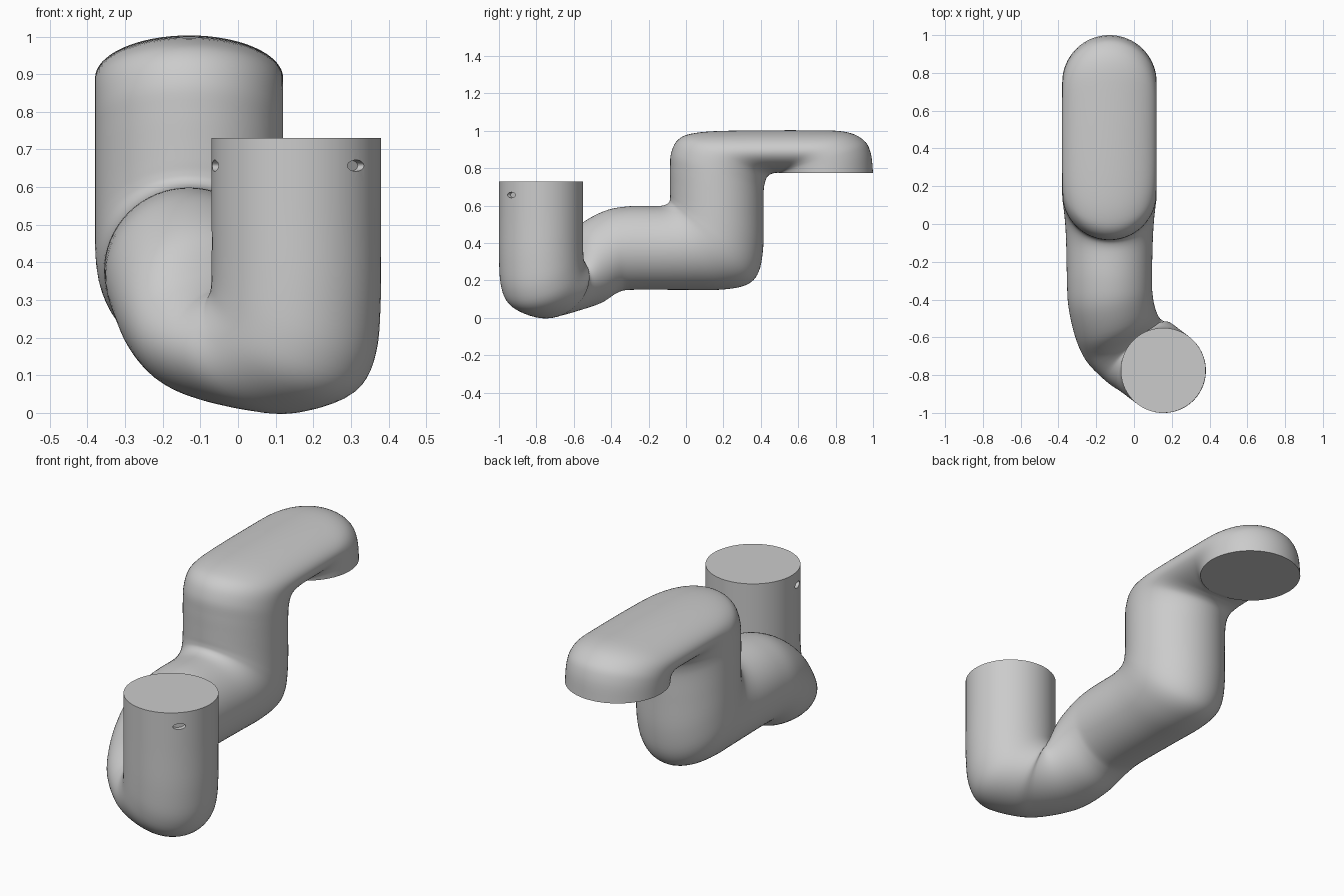
import bpy, bmesh, math
from mathutils import Vector, Matrix

if "Cube" in bpy.data.objects:
    bpy.data.objects.remove(bpy.data.objects["Cube"])

SIDES, STEPS = 64, 5
MID_X = -0.13

# Front U-bend sections: plan centre x, y, heading, then (offset, z) of top/inner and bottom/outer points
u_bend = [
    (.155, -.775, 53, -.225, .73, .225, .73),
    (.155, -.775, 53, -.225, .55, .225, .52),
    (.155, -.775, 53, -.225, .43, .225, .30),
    (.155, -.775, 53, -.224, .385, .208, .14),
    (.155, -.775, 53, -.22, .36, .145, .045),
    (.155, -.775, 53, -.215, .34, -.01, .0),
    (.045, -.71, 43, -.09, .335, 0, .006),
    (-.055, -.617, 30, .02, .375, -.03, .037),
    (-.10, -.52, 20, .06, .485, -.06, .078),
    (-.125, -.40, 8, .04, .57, -.03, .133),
    (-.13, -.30, 0, 0, .597, 0, .15),
]
# Rear duct sections: front/top point y, z, back/bottom point y, z, half width
rear = [
    (-.15, .598, 0, .15, .23), (-.11, .605, .2, .152, .238),
    (-.09, .62, .33, .18, .246), (-.085, .64, .39, .25, .25),
    (-.085, .67, .413, .38, .25), (-.085, .72, .415, .55, .25),
    (-.085, .80, .415, .67, .25), (-.08, .88, .42, .715, .25),
    (-.045, .95, .432, .75, .25), (.03, .985, .45, .767, .25),
    (.2, 1.0, .475, .775, .25), (.65, 1.003, .485, .776, .25),
    (.85, .995, .49, .776, .25), (.95, .95, .494, .776, .25),
    (.988, .88, .497, .776, .25), (1.0, .775, .5, .775, .25),
]

# Every section becomes (point A, point B, half-width vector)
sections = []
for cx, cy, ang, sa, za, sb, zb in u_bend:
    t = math.radians(ang)
    hx, hy = math.sin(t), -math.cos(t)
    sections.append((Vector((cx + hx * sa, cy + hy * sa, za)),
                     Vector((cx + hx * sb, cy + hy * sb, zb)),
                     Vector((-hy, hx, 0)) * .225))
for ya, za, yb, zb, w in rear:
    sections.append((Vector((MID_X, ya, za)), Vector((MID_X, yb, zb)), Vector((w, 0, 0))))


def spline(p0, p1, p2, p3, t):
    """Catmull-Rom interpolation, softened by limiting uneven tangents."""
    d = (p2 - p1).length
    m1, m2 = (p2 - p0) / 2, (p3 - p1) / 2
    for m in (m1, m2):
        if m.length > 1.5 * d:
            m *= 1.5 * d / m.length
    return ((2*t**3 - 3*t**2 + 1) * p1 + (t**3 - 2*t**2 + t) * m1
            + (3*t**2 - 2*t**3) * p2 + (t**3 - t**2) * m2)


# Pipe body: loft elliptical rings through the sections
bm = bmesh.new()
rings = []


def add_ring(a, b, w):
    c, u = (a + b) / 2, (a - b) / 2
    rings.append([bm.verts.new(c + u * math.cos(k) + w * math.sin(k))
                  for k in (2 * math.pi * i / SIDES for i in range(SIDES))])


n = len(sections)
for i in range(n - 1):
    ids = [max(i - 1, 0), i, i + 1, min(i + 2, n - 1)]
    for s in range(STEPS):
        add_ring(*[spline(*[sections[j][k] for j in ids], s / STEPS) for k in range(3)])
add_ring(*sections[-1])

for r, q in zip(rings, rings[1:]):
    for i in range(SIDES):
        j = (i + 1) % SIDES
        bm.faces.new((r[i], r[j], q[j], q[i]))
bm.faces.new(rings[0])
bm.faces.new(rings[-1])
bmesh.ops.recalc_face_normals(bm, faces=bm.faces)
mesh = bpy.data.meshes.new("pipe")
bm.to_mesh(mesh)
bm.free()
pipe = bpy.data.objects.new("pipe", mesh)
bpy.context.collection.objects.link(pipe)
bpy.context.view_layer.objects.active = pipe

# Small oval recesses near the front rim
for deg in (-45, 195):
    t = math.radians(deg)
    bm = bmesh.new()
    bmesh.ops.create_cone(bm, cap_ends=True, segments=24, radius1=1, radius2=1, depth=1)
    place = (Matrix.Translation((.155 + .225 * math.cos(t), -.775 + .225 * math.sin(t), .657))
             @ Matrix.Rotation(t, 4, 'Z') @ Matrix.Rotation(math.pi / 2, 4, 'Y')
             @ Matrix.Diagonal((.015, .031, .05, 1)))
    bmesh.ops.transform(bm, matrix=place, verts=bm.verts)
    cm = bpy.data.meshes.new("recess_cutter")
    bm.to_mesh(cm)
    bm.free()
    cutter = bpy.data.objects.new("recess_cutter", cm)
    bpy.context.collection.objects.link(cutter)
    cutter.hide_render = True
    mod = pipe.modifiers.new("recess", 'BOOLEAN')
    mod.operation, mod.solver, mod.object = 'DIFFERENCE', 'EXACT', cutter
    bpy.ops.object.modifier_apply(modifier=mod.name)
    bpy.data.objects.remove(cutter)

pipe.select_set(True)
bpy.ops.object.shade_smooth_by_angle(angle=math.radians(40))
